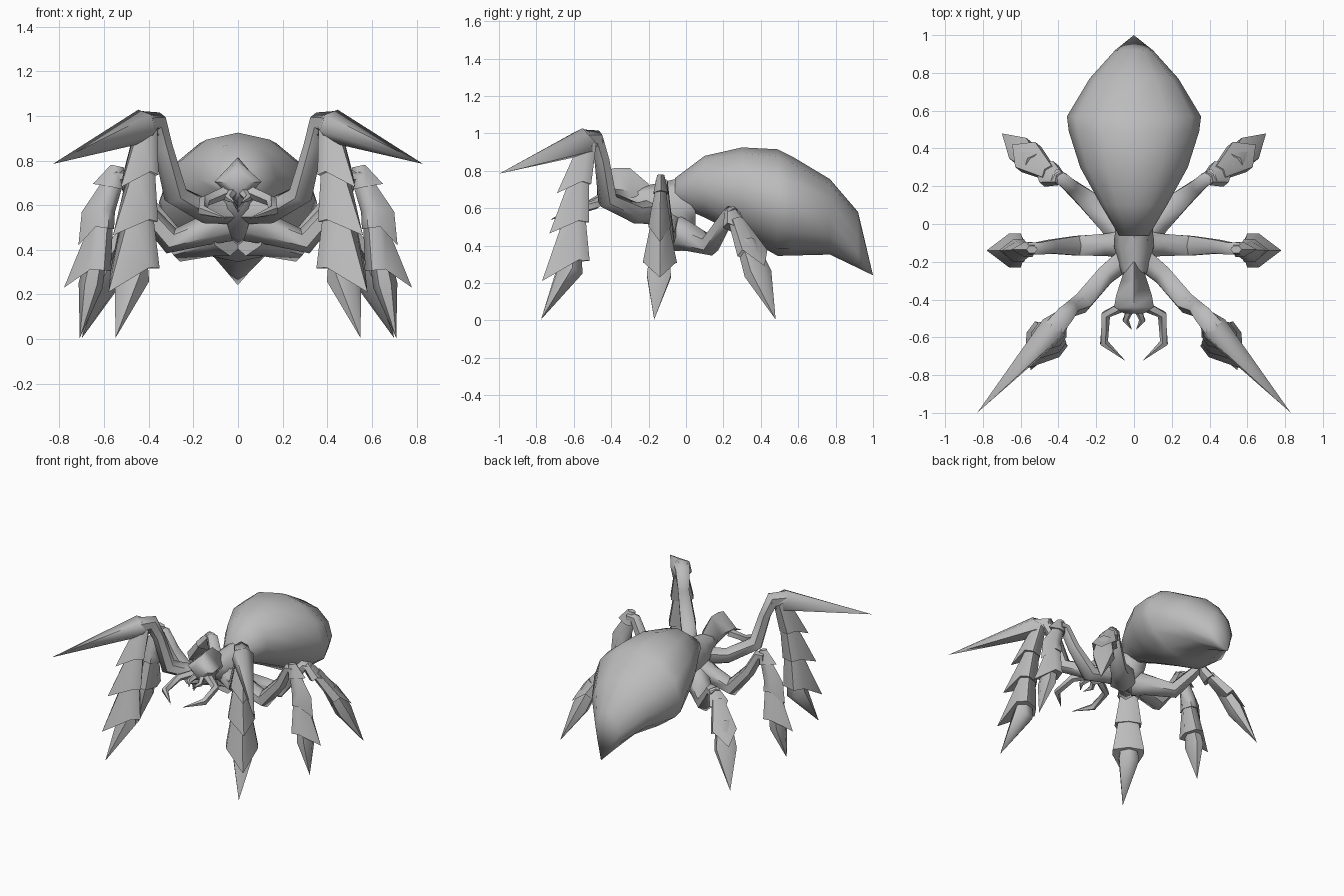
import bpy, bmesh, math
from mathutils import Vector as V

grey = bpy.data.materials.new("shell grey")
grey.diffuse_color = (0.5, 0.5, 0.5, 1)


def loft(name, stations, ref, sides=6, axis=None, mirror=True, sharp=60):
    """Skin rings along a path. station = (point, half width along ref, half depth, optional ridge tip point)"""
    bm = bmesh.new()
    pts = [V(s[0]) for s in stations]
    rings = []
    for i, st in enumerate(stations):
        a, b = pts[max(i - 1, 0)], pts[min(i + 1, len(pts) - 1)]
        t = V(axis) if axis else (b - a).normalized()
        n = V(ref) - t * V(ref).dot(t)
        n.normalize()
        o = t.cross(n)
        ring = []
        for k in range(sides):
            ang = math.pi / 2 + k * 2 * math.pi / sides
            p = pts[i] + n * st[1] * math.cos(ang) + o * st[2] * math.sin(ang)
            if k == 0 and len(st) > 3:
                p = V(st[3])
            ring.append(bm.verts.new(p))
        rings.append(ring)
    for r, q in zip(rings, rings[1:]):
        for k in range(sides):
            j = (k + 1) % sides
            bm.faces.new((r[k], r[j], q[j], q[k]))
    bm.faces.new(rings[0])
    bm.faces.new(rings[-1])
    bmesh.ops.remove_doubles(bm, verts=bm.verts, dist=0.003)
    bmesh.ops.recalc_face_normals(bm, faces=bm.faces)
    me = bpy.data.meshes.new(name)
    bm.to_mesh(me)
    bm.free()
    me.materials.append(grey)
    me.polygons.foreach_set("use_smooth", [True] * len(me.polygons))
    me.set_sharp_from_angle(angle=math.radians(sharp))
    ob = bpy.data.objects.new(name, me)
    bpy.context.collection.objects.link(ob)
    if mirror:
        ob.modifiers.new("mirror", 'MIRROR').use_mirror_merge = False
    return ob


def body(name, rows, sides):
    """rows = (y, bottom, top, half width)"""
    st = [((0, y, (lo + hi) / 2), w, (hi - lo) / 2) for y, lo, hi, w in rows]
    loft(name, st, (-1, 0, 0), sides, axis=(0, 1, 0), mirror=False)


# Body
body("abdomen", [(-.06, .62, .76, .08), (.1, .55, .88, .175), (.3, .45, .925, .285),
                 (.49, .345, .915, .345), (.57, .347, .875, .355), (.77, .352, .755, .235),
                 (.92, .28, .58, .1), (1, .24, .242, .001)], 12)
body("thorax", [(-.3, .6, .7, .05), (-.22, .53, .72, .08), (-.12, .44, .74, .105),
                (-.02, .42, .765, .1), (.05, .5, .76, .08)], 8)
body("head", [(-.475, .65, .75, .05), (-.44, .61, .8, .105), (-.38, .59, .815, .095),
              (-.3, .57, .815, .07), (-.2, .56, .73, .035)], 4)

# Jaws
loft("outer_jaw", [((.05, -.43, .66), .03, .03), ((.15, -.48, .62), .026, .026),
                   ((.16, -.63, .575), .024, .024), ((.045, -.725, .54), .001, .001)], (0, 0, 1), 5)
loft("inner_jaw", [((.02, -.45, .66), .022, .022), ((.045, -.51, .63), .018, .018),
                   ((.01, -.56, .61), .001, .001)], (0, 0, 1), 5)


def leg(name, out, thigh, scales, foot):
    """Thigh tube, overlapping scales with pointed rims down the shin, and a spiked foot"""
    n = V((0, 0, 1)).cross(V(out)).normalized()
    loft(name + "_thigh", [(p, r, r) for p, r in thigh], n, 6)
    for i, rows in enumerate(scales):
        loft(f"{name}_scale_{i + 1}", rows, n, 6)
    loft(name + "_foot", foot, n, 6)


leg("front_leg", (.6, -.8, 0),
    [((.05, -.19, .58), .065), ((.15, -.27, .575), .057), ((.28, -.42, .645), .056),
     ((.335, -.45, .86), .043), ((.37, -.49, .97), .055), ((.43, -.56, .96), .062)],
    [[((.41, -.525, .95), .05, .05), ((.435, -.575, .74), .088, .06, (.525, -.69, .68))],
     [((.43, -.57, .78), .06, .05), ((.45, -.6, .53), .105, .065, (.56, -.73, .465))],
     [((.45, -.6, .57), .075, .055), ((.46, -.61, .32), .125, .075, (.58, -.77, .21))]],
    [((.46, -.61, .42), .05, .05), ((.475, -.62, .27), .08, .075), ((.55, -.775, .005), .001, .001)])
# Long spike reaching forward from the front knee
loft("front_spike", [((.36, -.47, .95), .045, .05), ((.425, -.55, .955), .075, .078),
                     ((.83, -.998, .785), .001, .001)], (.8, -.6, 0), 6)

leg("middle_leg", (1, 0, 0),
    [((.05, -.11, .52), .085), ((.14, -.11, .49), .068), ((.3, -.115, .44), .06),
     ((.44, -.12, .6), .042), ((.51, -.13, .73), .037), ((.56, -.13, .73), .037)],
    [[((.54, -.135, .775), .022, .03), ((.56, -.135, .68), .045, .045, (.65, -.135, .695))],
     [((.56, -.135, .7), .03, .045), ((.6, -.14, .58), .055, .05, (.7, -.14, .57)),
      ((.61, -.14, .5), .07, .055, (.715, -.14, .42))],
     [((.61, -.14, .52), .055, .05), ((.63, -.14, .31), .105, .06, (.78, -.14, .23))]],
    [((.63, -.14, .4), .05, .045), ((.66, -.145, .24), .075, .055), ((.71, -.17, .005), .001, .001)])

leg("back_leg", (.78, .62, 0),
    [((.05, -.06, .47), .1), ((.12, .01, .45), .08), ((.25, .13, .405), .06),
     ((.335, .2, .52), .043), ((.375, .235, .575), .04), ((.42, .255, .56), .042)],
    [[((.39, .24, .59), .035, .035), ((.45, .265, .5), .078, .045, (.53, .32, .48))],
     [((.45, .27, .53), .045, .04), ((.56, .355, .36), .098, .055, (.645, .42, .29))]],
    [((.53, .32, .42), .055, .05), ((.595, .385, .25), .082, .06), ((.7, .48, .005), .001, .001)])
